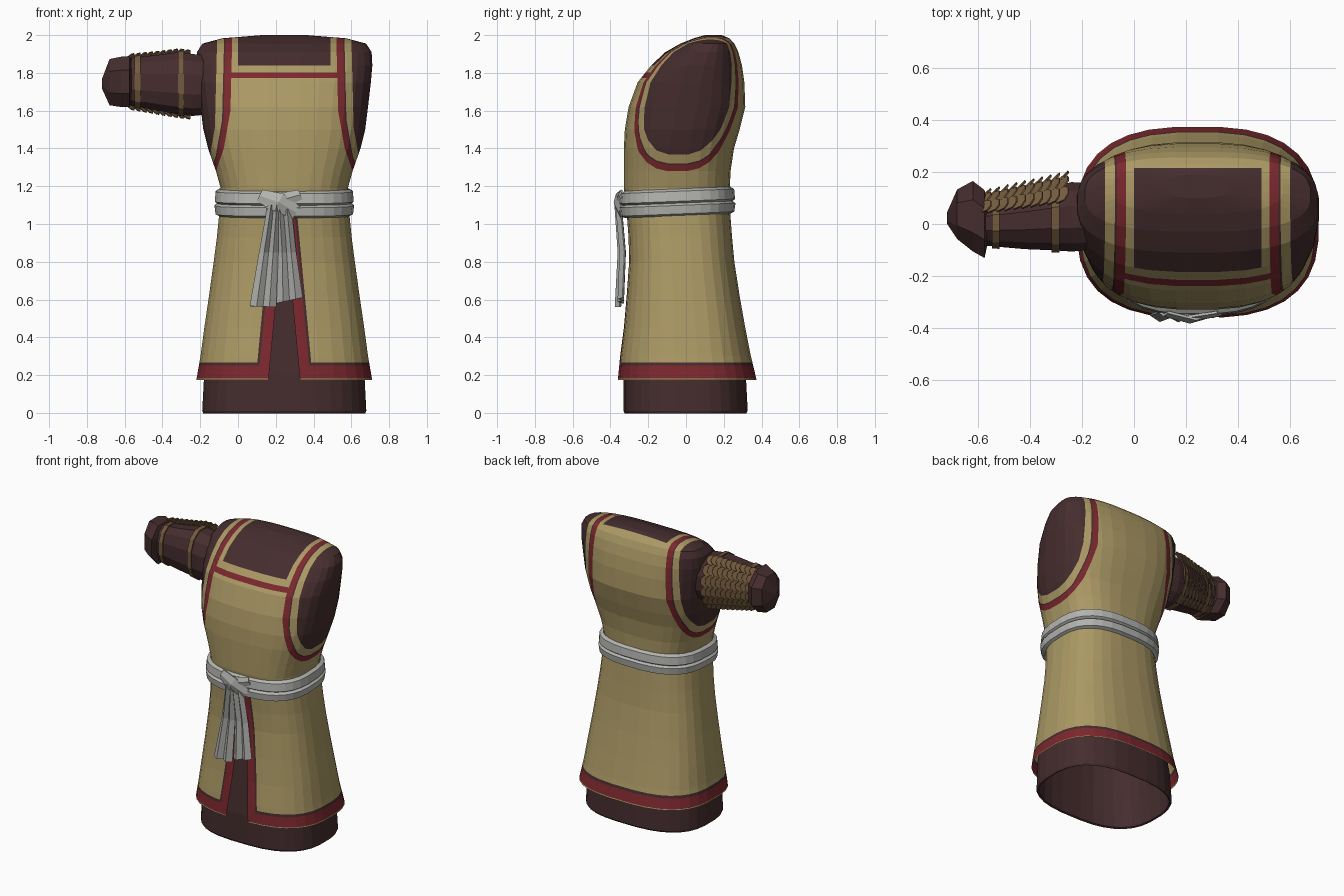
import bpy, bmesh, math
from mathutils import Vector

if "Cube" in bpy.data.objects:
    bpy.data.objects.remove(bpy.data.objects["Cube"])

CX = 0.245  # middle of the garment body


def material(name, rgb):
    m = bpy.data.materials.new(name)
    m.use_nodes = True
    m.diffuse_color = (*rgb, 1)
    bsdf = m.node_tree.nodes["Principled BSDF"]
    bsdf.inputs["Base Color"].default_value = (*rgb, 1)
    bsdf.inputs["Roughness"].default_value = 0.9
    return m


OCHRE = material("ochre_cloth", (0.41, 0.32, 0.13))
DARK = material("dark_maroon_cloth", (0.06, 0.026, 0.027))
RED = material("red_trim", (0.2, 0.021, 0.027))
GREY = material("pale_grey_sash", (0.45, 0.45, 0.43))
BROWN = material("brown_scales", (0.2, 0.12, 0.055))
TAN = material("tan_straps", (0.17, 0.1, 0.048))


def finish(name, bm, mats, thickness=0):
    bmesh.ops.recalc_face_normals(bm, faces=bm.faces)
    me = bpy.data.meshes.new(name)
    bm.to_mesh(me)
    bm.free()
    for m in mats:
        me.materials.append(m)
    ob = bpy.data.objects.new(name, me)
    bpy.context.collection.objects.link(ob)
    if thickness:
        mod = ob.modifiers.new("thickness", "SOLIDIFY")
        mod.thickness = thickness
        mod.offset = 0
    return ob


def loft(rings, cap_start=False, cap_end=False, closed=True):
    bm = bmesh.new()
    rows = [[bm.verts.new(p) for p in r] for r in rings]
    n = len(rows[0])
    for a, b in zip(rows, rows[1:]):
        for i in range(n if closed else n - 1):
            j = (i + 1) % n
            bm.faces.new((a[i], a[j], b[j], b[i]))
    if cap_start:
        bm.faces.new(rows[0])
    if cap_end:
        bm.faces.new(rows[-1])
    return bm


def oval(u0, u1, v0, v1, count, power):
    """Rounded-box outline between two limits on each axis."""
    pts = []
    for i in range(count):
        a = math.tau * (i + 0.5) / count
        c, s = math.cos(a), math.sin(a)
        u = math.copysign(abs(c) ** (2 / power), c)
        v = math.copysign(abs(s) ** (2 / power), s)
        pts.append(((u0 + u1) / 2 + u * (u1 - u0) / 2, (v0 + v1) / 2 + v * (v1 - v0) / 2))
    return pts


def level(z, hx, front, back, tilt=0.0, power=2.7):
    return [(x, y, z + tilt * y) for x, y in oval(CX - hx, CX + hx, front, back, 32, power)]


def cut(bm, co, no, test):
    faces = [f for f in bm.faces if test(f.calc_center_median())]
    geom = set(faces)
    for f in faces:
        geom.update(f.edges)
        geom.update(f.verts)
    bmesh.ops.bisect_plane(bm, geom=list(geom), plane_co=co, plane_no=no, dist=1e-5)


# Tunic and shoulders: one shell, rows are height, half width, front, back
body_rows = [(0.175, .467, -.362, .375), (0.3, .445, -.35, .345), (0.45, .425, -.33, .315),
             (0.62, .4, -.315, .285), (0.8, .375, -.302, .257), (0.93, .358, -.305, .245),
             (1.06, .345, -.315, .235), (1.19, .338, -.33, .233), (1.28, .363, -.33, .237),
             (1.4, .405, -.33, .255), (1.5, .43, -.325, .285), (1.62, .445, -.305, .315),
             (1.75, .46, -.257, .31), (1.84, .468, -.185, .297), (1.91, .464, -.11, .278),
             (1.955, .435, -.03, .257), (1.983, .33, .04, .23), (2.0, .12, .1, .19)]
bm = loft([level(*r) for r in body_rows], cap_end=True)

# Armhole half planes: x weight, z weight, constant; positive towards the arm
arm_planes = [(1, .025, .325), (1.2, .21, .678), (1.5, .519, 1.2066), (0, 1, 1.26)]
arm_levels = (0, .035, .043, .08)


def arm_depth(dx, z):
    return min(a * dx + b * z - c for a, b, c in arm_planes)


def slit_depth(dx, z):
    return dx - 0.005 - (1 - z) * 0.095


for s in (-1, 1):
    for a, b, c in arm_planes:
        for d in arm_levels:
            no = Vector((a * s, 0, b))
            co = Vector((CX, 0, 0)) + no * ((c + d) / no.length_squared)
            cut(bm, co, no, lambda p: p.z > 1.19 and s * (p.x - CX) > 0.1)
    for d in (0, .055, .068):
        cut(bm, (CX + s * (.005 + d), 0, 1), (s, 0, .095),
            lambda p: p.z < 1.08 and p.y < -.1 and abs(p.x - CX) < .35)
    cut(bm, (CX + s * .245, 0, 0), (1, 0, 0), lambda p: p.z > 1.7)
for z in (.183, .25, .268):
    cut(bm, (0, 0, z), (0, 0, 1), lambda p: p.z < .5)
for z in (1.772, 1.802, 1.84):
    cut(bm, (0, 0, z), (0, 0, 1), lambda p: p.z > 1.65 and p.y < .05 and abs(p.x - CX) < .34)
cut(bm, (0, .215, 0), (0, 1, 0), lambda p: p.z > 1.88)


def tunic_colour(p):
    dx = abs(p.x - CX)
    if p.z < 1.08:
        f = slit_depth(dx, p.z) if p.y < 0 else 1
        if p.z < .183:
            return 0
        if f < .055 or p.z < .25:
            return 2
        return 1 if f < .068 or p.z < .268 else 0
    g = arm_depth(dx, p.z)
    if g > 0:
        return 2 if g < .035 else 1 if g < .043 else 0 if g < .08 else 1
    if dx < .245 and p.z > 1.84 and p.y < .215:
        return 1
    return 2 if 1.772 < p.z < 1.802 and p.y < 0 else 0


gap = []
for f in bm.faces:
    p = f.calc_center_median()
    f.material_index = tunic_colour(p)
    if p.z < 1.08 and p.y < 0 and slit_depth(abs(p.x - CX), p.z) < 0:
        gap.append(f)
bmesh.ops.delete(bm, geom=gap, context="FACES")
finish("tunic", bm, [OCHRE, DARK, RED])

# Underskirt, open at the bottom
skirt_rows = [(0.0, .425, -.32, .315), (.012, .43, -.327, .322), (.2, .42, -.326, .312),
              (.6, .36, -.285, .25), (1.0, .3, -.26, .19)]
finish("underskirt", loft([level(*r) for r in skirt_rows]), [DARK], 0.012)

# Sash wrapped twice around the waist
sash_rows = [(1.045, 0), (1.055, .022), (1.1, .028), (1.112, .012), (1.122, .026),
             (1.175, .021), (1.188, 0)]
finish("waist_sash", loft([level(z, .343 + o, -.325 - o, .235 + o, .04) for z, o in sash_rows]), [GREY])


def ribbon(name, rows, folds=5, depth=0.012):
    """Pleated strip between left and right edge points."""
    rings = []
    for left, right in rows:
        l, r = Vector(left), Vector(right)
        rings.append([l.lerp(r, i / (folds - 1)) + Vector((0, depth * (-1) ** i, 0))
                      for i in range(folds)])
    finish(name, loft(rings, closed=False), [GREY], 0.01)


# Hanging ends and the knot
ribbon("sash_tail_right", [((.16, -.362, 1.1), (.22, -.362, 1.1)), ((.115, -.345, .85), (.21, -.345, .85)),
                           ((.065, -.36, .565), (.2, -.36, .56))])
ribbon("sash_tail_left", [((.2, -.355, 1.08), (.28, -.355, 1.08)), ((.21, -.335, .85), (.305, -.335, .85)),
                          ((.205, -.345, .58), (.34, -.345, .61))])
ribbon("knot_band_down", [((.1, -.345, 1.12), (.13, -.345, 1.18)), ((.19, -.372, 1.07), (.24, -.372, 1.16)),
                          ((.29, -.345, 1.03), (.33, -.345, 1.09))], 3, .006)
ribbon("knot_band_up", [((.16, -.35, 1.06), (.13, -.35, 1.12)), ((.24, -.362, 1.09), (.21, -.362, 1.16)),
                        ((.34, -.345, 1.13), (.32, -.345, 1.18))], 3, .006)
bm = bmesh.new()
bmesh.ops.create_icosphere(bm, subdivisions=1, radius=1)
for v in bm.verts:
    v.co = Vector((.215, -.347, 1.105)) + Vector((v.co.x * .055, v.co.y * .028, v.co.z * .055))
finish("sash_knot", bm, [GREY])


# Sleeve on the right arm: rows are x, front, back, bottom, top
def arm_ring(x, y0, y1, z0, z1, count=12):
    return [(x, y, z) for y, z in oval(y0, y1, z0, z1, count, 2.3)]


sleeve_rows = [(-.12, -.1, .16, 1.58, 1.89), (-.24, -.11, .165, 1.567, 1.905), (-.31, -.105, .15, 1.575, 1.915),
               (-.42, -.1, .125, 1.595, 1.9), (-.55, -.088, .095, 1.62, 1.885), (-.6, -.085, .09, 1.63, 1.88)]
finish("right_sleeve", loft([arm_ring(*r) for r in sleeve_rows], True, True), [DARK])
cuff_rows = [(-.565, -.09, .09, 1.63, 1.88), (-.575, -.14, .14, 1.61, 1.895), (-.62, -.115, .175, 1.61, 1.895),
             (-.68, -.065, .14, 1.62, 1.882), (-.72, .0, .045, 1.715, 1.77)]
finish("right_cuff", loft([arm_ring(*r, 8) for r in cuff_rows], True, True), [DARK])


def sleeve_at(x):
    for a, b in zip(sleeve_rows, sleeve_rows[1:]):
        if b[0] <= x <= a[0]:
            t = (x - a[0]) / (b[0] - a[0])
            return [p + (q - p) * t for p, q in zip(a[1:], b[1:])]


def strap_ring(x, grow):
    y0, y1, z0, z1 = sleeve_at(x)
    return arm_ring(x, y0 - grow, y1 + grow, z0 - grow, z1 + grow)


for name, x in (("wrist_strap", -.532), ("upper_arm_strap", -.302)):
    h = 0.015
    rings = [strap_ring(x - h, 0), strap_ring(x - h, .008), strap_ring(x + h, .008), strap_ring(x + h, 0)]
    finish(name, loft(rings), [TAN])


# Overlapping scales along the back of the sleeve
def scale_point(x, angle, lift):
    y0, y1, z0, z1 = sleeve_at(x)
    return ((x, (y0 + y1) / 2 + ((y1 - y0) / 2 + lift) * math.cos(angle),
             (z0 + z1) / 2 + ((z1 - z0) / 2 + lift) * math.sin(angle)))


bm = bmesh.new()
columns, spread = 6, math.radians(66)
for row in range(10):
    x = -.595 + row * .033
    for col in range(columns):
        a0 = -spread + 2 * spread * col / columns
        step = 2 * spread / columns
        outline = [(0, 0, .008), (0, 1, .008), (.03, 1, .03), (.045, .72, .042),
                   (.045, .28, .042), (.03, 0, .03)]
        bm.faces.new([bm.verts.new(scale_point(x + dx, a0 + step * t, lift)) for dx, t, lift in outline])
finish("sleeve_scales", bm, [BROWN], 0.006)
